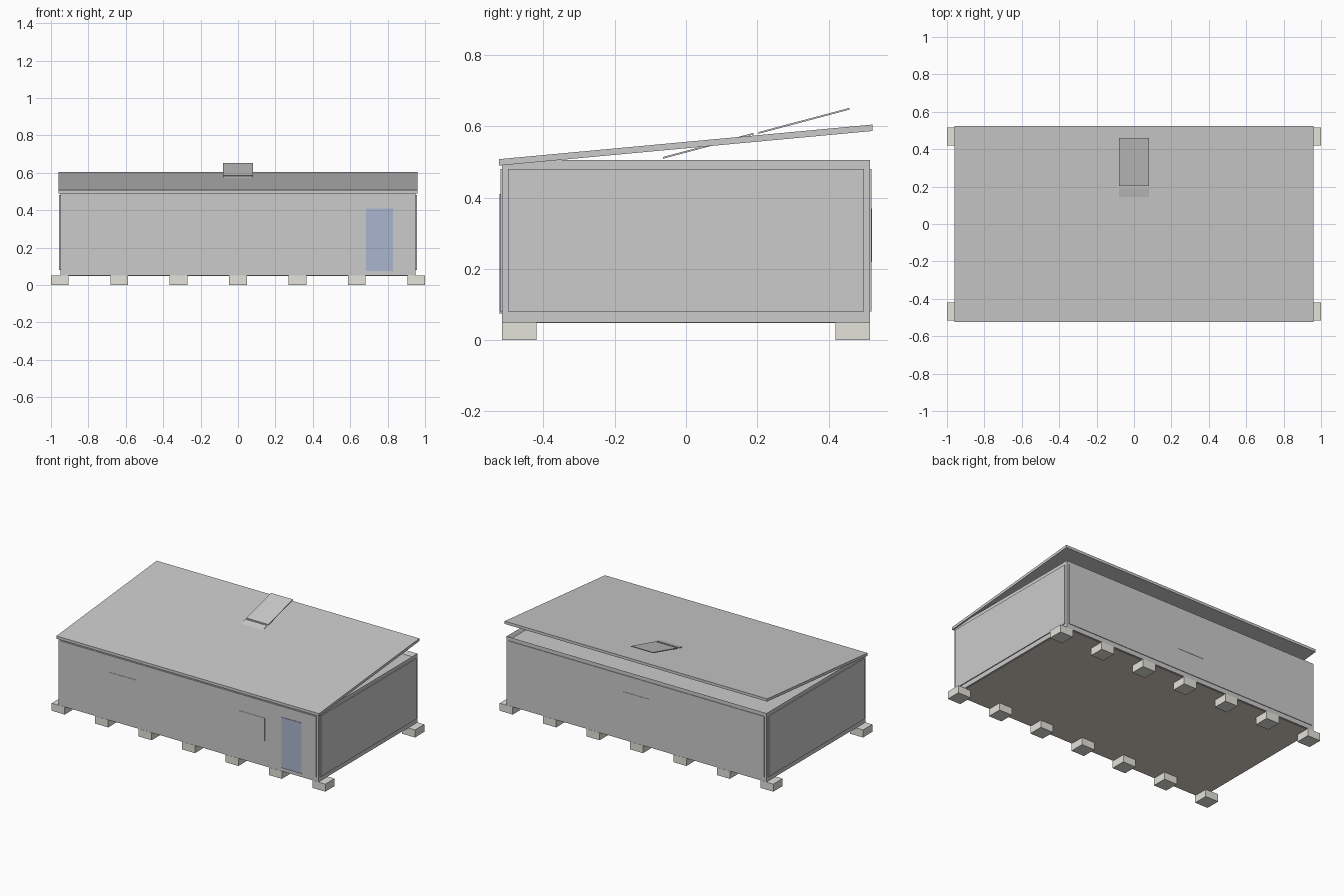
import bpy, bmesh, math
from mathutils import Vector

if "Cube" in bpy.data.objects:
    bpy.data.objects.remove(bpy.data.objects["Cube"])


def material(name, rgb):
    m = bpy.data.materials.new(name)
    m.diffuse_color = (*rgb, 1)
    m.use_nodes = True
    m.node_tree.nodes["Principled BSDF"].inputs["Base Color"].default_value = m.diffuse_color
    return m


def finish(bm, name, mat=None):
    bmesh.ops.recalc_face_normals(bm, faces=bm.faces)
    me = bpy.data.meshes.new(name)
    bm.to_mesh(me)
    bm.free()
    ob = bpy.data.objects.new(name, me)
    bpy.context.collection.objects.link(ob)
    if mat:
        me.materials.append(mat)
    return ob


def box_mesh(x, y, z):
    bm = bmesh.new()
    bmesh.ops.create_cube(bm, size=1)
    for v in bm.verts:
        v.co = Vector([(a + b) / 2 + c * (b - a) for c, (a, b) in zip(v.co, (x, y, z))])
    return bm


def box(name, x, y, z, mat=None):
    return finish(box_mesh(x, y, z), name, mat)


def sloped_slab(name, half_width, start, end, thick):
    # start and end are (y, z) on the underside; thickness is vertical
    bm = bmesh.new()
    (y0, z0), (y1, z1) = start, end
    profile = [(y0, z0), (y1, z1), (y1, z1 + thick), (y0, z0 + thick)]
    f = bm.faces.new([bm.verts.new((-half_width, y, z)) for y, z in profile])
    new = bmesh.ops.extrude_face_region(bm, geom=[f])["geom"]
    bmesh.ops.translate(bm, verts=[v for v in new if isinstance(v, bmesh.types.BMVert)],
                        vec=(2 * half_width, 0, 0))
    return finish(bm, name)


concrete = material("concrete", (0.77, 0.76, 0.70))
floor_brown = material("floor_brown", (0.70, 0.66, 0.57))
door_blue = material("door_blue", (0.40, 0.46, 0.62))

# Two rows of footing blocks
for i in range(7):
    cx = -0.9525 + i * 0.3175
    for side, y in (("front", (-0.517, -0.42)), ("back", (0.42, 0.517))):
        box(f"{side}_footing_{i + 1}", (cx - 0.0475, cx + 0.0475), y, (0, 0.05), concrete)

# Container body, open at the top down to a shallow ceiling
bm = box_mesh((-0.95, 0.95), (-0.516, 0.516), (0.05, 0.505))
top = max(bm.faces, key=lambda f: f.calc_center_median().z)
bmesh.ops.inset_individual(bm, faces=[top], thickness=0.018)
bmesh.ops.translate(bm, verts=top.verts, vec=(0, 0, -0.024))
finish(bm, "body")
box("floor", (-0.94, 0.94), (-0.506, 0.506), (0.048, 0.06), floor_brown)

# Thin cladding panels on each side
for name, s in (("left", -1), ("right", 1)):
    box(f"{name}_panel", sorted((s * 0.94, s * 0.956)), (-0.5, 0.5), (0.08, 0.48))
for name, s in (("front", -1), ("back", 1)):
    box(f"{name}_panel", (-0.935, 0.935), sorted((s * 0.51, s * 0.520)), (0.08, 0.48))

# Flush windows and the door
for name, cx, s in (("front_left", -0.48, -1), ("front_right", 0.465, -1), ("back", 0, 1)):
    box(f"{name}_window", (cx - 0.095, cx + 0.095), sorted((s * 0.515, s * 0.522)), (0.22, 0.37))
box("door", (0.685, 0.83), (-0.523, -0.51), (0.075, 0.41), door_blue)

# Lean-to roof and the two steeper vent plates
sloped_slab("roof", 0.96, (-0.525, 0.49), (0.523, 0.587), 0.018)
sloped_slab("lower_vent_plate", 0.08, (-0.065, 0.509), (0.19, 0.577), 0.005)
sloped_slab("upper_vent_plate", 0.08, (0.203, 0.579), (0.459, 0.647), 0.005)
